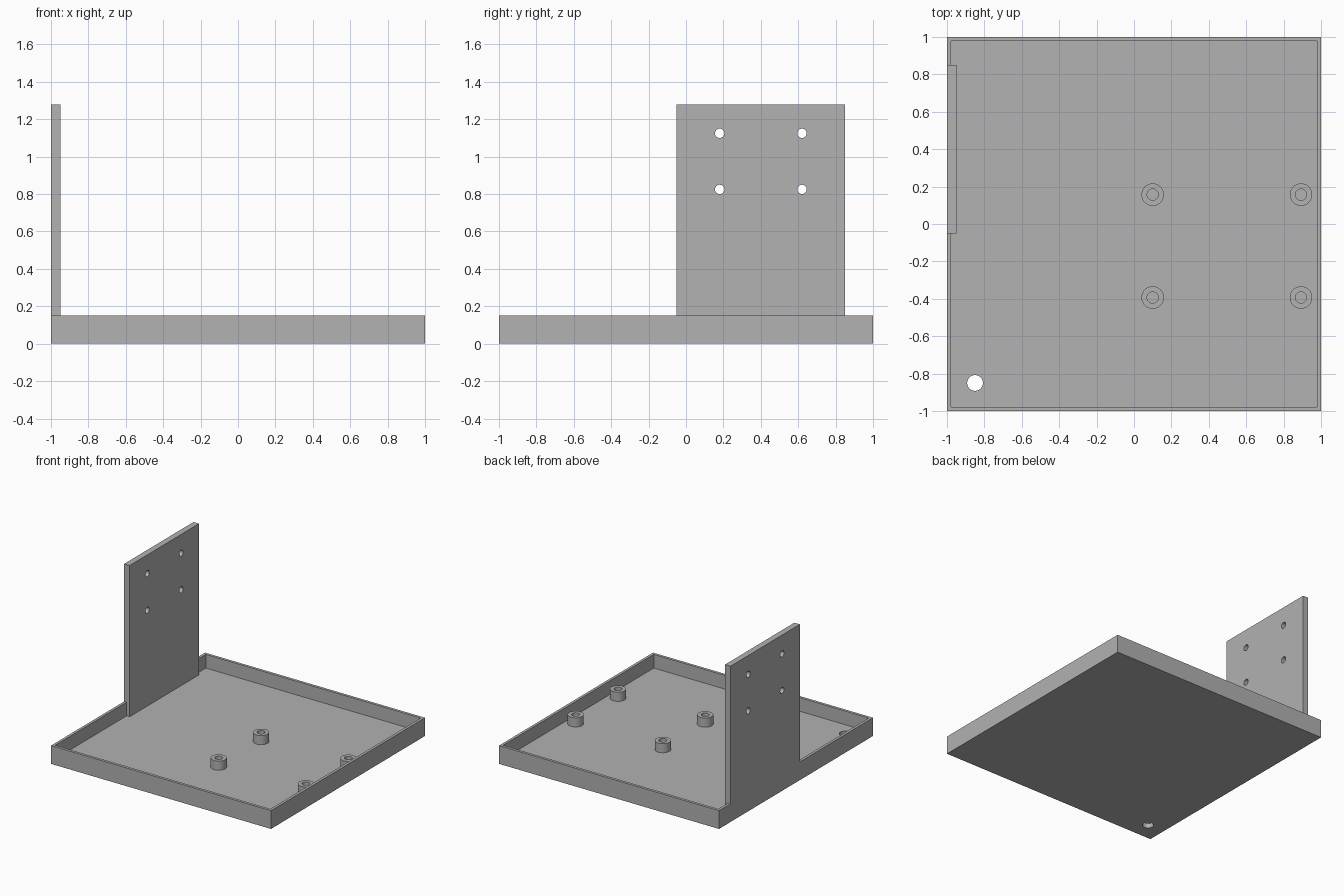
import bpy
from math import radians

default = bpy.data.objects.get("Cube")
if default:
    bpy.data.objects.remove(default, do_unlink=True)

FLOOR, RIM, WALL = 0.0375, 0.15, 0.0225

grey = bpy.data.materials.new("plain_grey")
grey.use_nodes = True
COLOUR = (0.445, 0.445, 0.445, 1)
grey.diffuse_color = COLOUR
grey.node_tree.nodes["Principled BSDF"].inputs["Base Color"].default_value = COLOUR


def box(name, low, high):
    """Axis-aligned box between two corners."""
    centre = [(a + b) / 2 for a, b in zip(low, high)]
    bpy.ops.mesh.primitive_cube_add(size=1, location=centre)
    ob = bpy.context.object
    ob.name = name
    ob.scale = [b - a for a, b in zip(low, high)]
    bpy.ops.object.transform_apply(location=True, rotation=True, scale=True)
    ob.data.materials.append(grey)
    return ob


def rod(name, centre, radius, length, along_x=False):
    """Cylinder along z, or along x."""
    turn = (0, radians(90), 0) if along_x else (0, 0, 0)
    bpy.ops.mesh.primitive_cylinder_add(vertices=48, radius=radius, depth=length,
                                        location=centre, rotation=turn)
    ob = bpy.context.object
    ob.name = name
    bpy.ops.object.transform_apply(location=True, rotation=True, scale=True)
    ob.data.materials.append(grey)
    return ob


def combine(target, other, operation):
    """Apply a boolean and discard the second object."""
    other.hide_render = True
    mod = target.modifiers.new(operation, 'BOOLEAN')
    mod.object, mod.operation, mod.solver = other, operation, 'EXACT'
    bpy.context.view_layer.objects.active = target
    bpy.ops.object.modifier_apply(modifier=mod.name)
    bpy.data.objects.remove(other, do_unlink=True)


def shade(ob):
    bpy.ops.object.select_all(action='DESELECT')
    ob.select_set(True)
    bpy.context.view_layer.objects.active = ob
    bpy.ops.object.shade_smooth_by_angle(angle=radians(30))


# Open tray with a thin rim and a cable hole in the floor
tray = box("tray", (-1, -1, 0), (1, 1, RIM))
inner = 1 - WALL
combine(tray, box("tray_cavity", (-inner, -inner, FLOOR), (inner, inner, 1)), 'DIFFERENCE')
combine(tray, rod("cable_hole", (-0.85, -0.85, 0), 0.042, 0.3), 'DIFFERENCE')

# Upright mounting plate, flush with the outside of the tray
plate = box("mounting_plate", (-1, -0.05, FLOOR / 2), (-0.95, 0.85, 1.28))
for y in (0.18, 0.62):
    for z in (0.825, 1.125):
        combine(plate, rod("screw_hole", (-0.975, y, z), 0.025, 0.2, True), 'DIFFERENCE')
combine(tray, plate, 'UNION')
tray.name = "tray_with_mounting_plate"
shade(tray)

# Hollow standoffs on the floor
for x in (0.1, 0.893):
    for y in (-0.393, 0.157):
        post = rod("standoff", (x, y, FLOOR + 0.0375), 0.06, 0.075)
        combine(post, rod("standoff_bore", (x, y, FLOOR), 0.03, 0.3), 'DIFFERENCE')
        shade(post)
